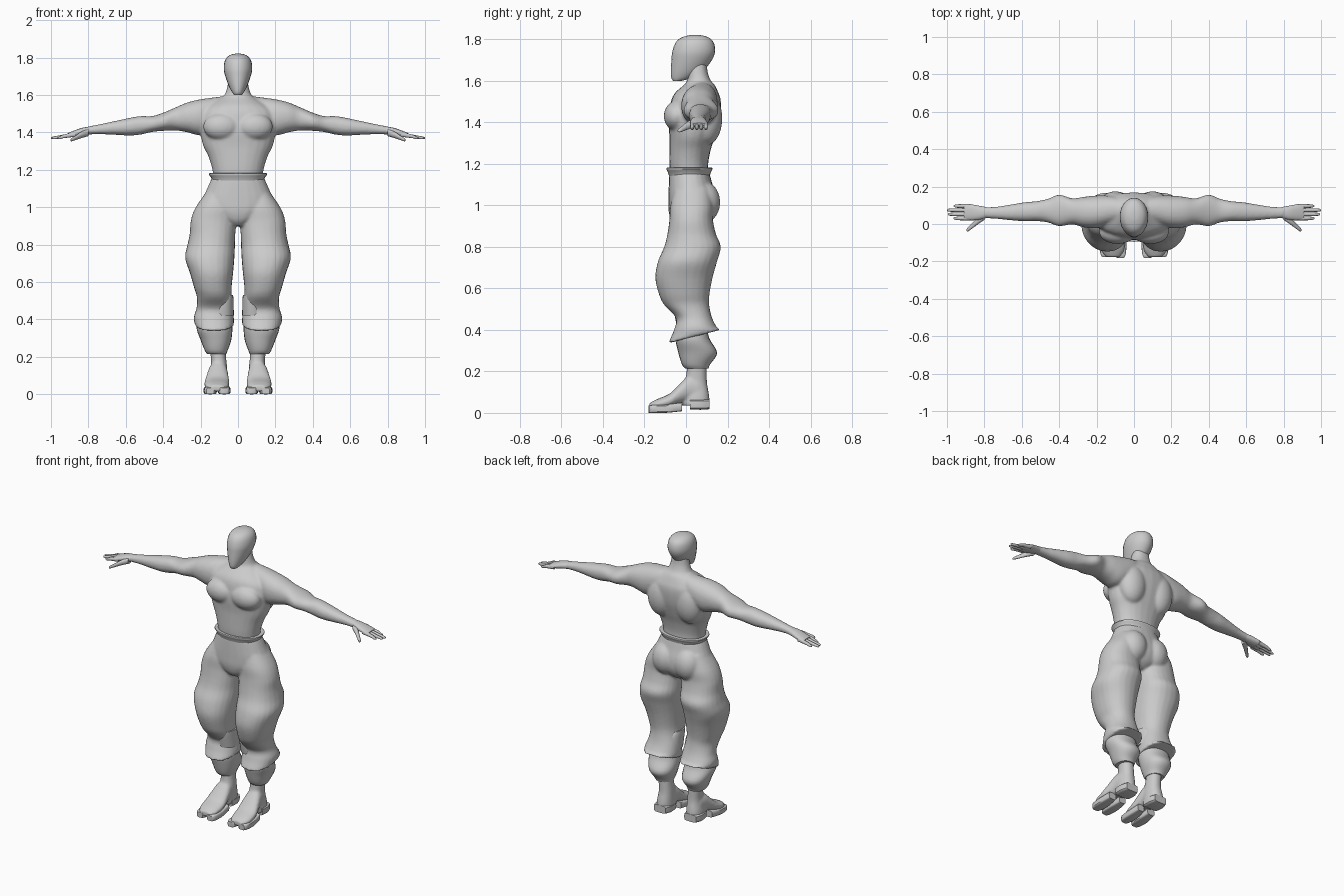
import bpy, bmesh, math
from mathutils import Matrix, Vector

grey = bpy.data.materials.new("light grey")
grey.diffuse_color = (0.6, 0.6, 0.6, 1)


def smooth_rings(rings, k):
    """Catmull-Rom resampling between the given rings."""
    out = []
    for i in range(len(rings) - 1):
        p = [rings[min(max(j, 0), len(rings) - 1)] for j in (i - 1, i, i + 1, i + 2)]
        for s in range(k):
            t = s / k
            out.append([0.5 * (2 * b + (c - a) * t + (2 * a - 5 * b + 4 * c - d) * t * t
                               + (3 * b - a - 3 * c + d) * t ** 3) for a, b, c, d in zip(*p)])
    return out + [list(rings[-1])]


def loft(bm, rings, axis='z', sides=(1,), n=24, power=2.2, k=4, tilt_end=0.0):
    """Rings: (position on axis, u0, u1, v0, v1) extents; tilt_end tips the last ring."""
    data = smooth_rings(rings, k)
    for side in sides:
        loops = []
        for i, (a, u0, u1, v0, v1) in enumerate(data):
            tilt = tilt_end * max(0, (i - len(data) + k + 1) / k)
            loop = []
            for j in range(n):
                t = 2 * math.pi * j / n
                c, s = math.cos(t), math.sin(t)
                u = (u0 + u1) / 2 + (u1 - u0) / 2 * math.copysign(abs(c) ** (2 / power), c)
                v = (v0 + v1) / 2 + (v1 - v0) / 2 * math.copysign(abs(s) ** (2 / power), s)
                p = {'z': (u, v, a + tilt * s), 'x': (a, u, v), 'y': (u, a, v)}[axis]
                loop.append(bm.verts.new((p[0] * side, p[1], p[2])))
            loops.append(loop)
        for A, B in zip(loops, loops[1:]):
            for j in range(n):
                bm.faces.new((A[j], A[(j + 1) % n], B[(j + 1) % n], B[j]))
        bm.faces.new(loops[0])
        bm.faces.new(loops[-1])


def blob(bm, centre, radii):
    """Mirrored pair of muscle ellipsoids."""
    for s in (1, -1):
        m = Matrix.Translation((centre[0] * s, centre[1], centre[2])) @ Matrix.Diagonal((*radii, 1))
        bmesh.ops.create_uvsphere(bm, u_segments=24, v_segments=16, radius=1, matrix=m)


def finish(bm, name, fuse=0.0, angle=45):
    bmesh.ops.recalc_face_normals(bm, faces=bm.faces)
    me = bpy.data.meshes.new(name)
    bm.to_mesh(me)
    bm.free()
    me.materials.append(grey)
    ob = bpy.data.objects.new(name, me)
    bpy.context.collection.objects.link(ob)
    if fuse:
        r = ob.modifiers.new("fuse", 'REMESH')
        r.mode = 'VOXEL'
        r.voxel_size = fuse
        r.use_smooth_shade = True
        sm = ob.modifiers.new("soften", 'SMOOTH')
        sm.factor, sm.iterations = 0.5, 5
    else:
        bpy.ops.object.select_all(action='DESELECT')
        ob.select_set(True)
        bpy.context.view_layer.objects.active = ob
        bpy.ops.object.shade_smooth_by_angle(angle=math.radians(angle))
    return ob


def sym(rows):
    return [(z, -w, w, y0, y1) for z, w, y0, y1 in rows]


BOTH = (1, -1)

# head: smooth faceless egg with a narrow chin
bm = bmesh.new()
loft(bm, sym([(1.60, .020, -.062, -.02), (1.615, .032, -.071, .03), (1.65, .050, -.073, .085),
              (1.70, .068, -.070, .125), (1.74, .076, -.066, .14), (1.78, .071, -.052, .135),
              (1.805, .055, -.028, .115), (1.818, .030, .01, .08), (1.821, .006, .035, .05)]), power=2.0)
finish(bm, "head")

# upper body: torso, neck, chest, shoulders and arms fused together
bm = bmesh.new()
loft(bm, sym([(1.14, .130, -.075, .11), (1.20, .137, -.08, .107), (1.27, .158, -.08, .12),
              (1.33, .187, -.08, .14), (1.40, .202, -.085, .16), (1.46, .210, -.08, .168),
              (1.51, .20, -.07, .167), (1.545, .16, -.05, .155), (1.58, .10, -.01, .138),
              (1.60, .073, .005, .12), (1.64, .058, .01, .105), (1.69, .05, .015, .10)]))
blob(bm, (.088, -.045, 1.43), (.098, .062, .072))
blob(bm, (.10, .10, 1.42), (.09, .075, .13))
loft(bm, [(.03, .02, .13, 1.45, 1.60), (.12, .0, .15, 1.42, 1.588), (.20, -.022, .152, 1.385, 1.577),
          (.27, -.018, .145, 1.40, 1.56), (.33, -.002, .137, 1.41, 1.535), (.40, -.012, .157, 1.408, 1.505),
          (.46, .008, .135, 1.402, 1.487), (.52, .015, .122, 1.388, 1.487), (.58, .014, .117, 1.383, 1.477),
          (.66, .02, .104, 1.387, 1.46), (.74, .028, .092, 1.39, 1.443), (.81, .032, .09, 1.388, 1.43)],
     'x', BOTH)
finish(bm, "torso_and_arms", 0.008)

# hands: palm, four fingers and a lowered thumb
bm = bmesh.new()
loft(bm, [(.78, .035, .088, 1.392, 1.432), (.83, .022, .098, 1.383, 1.425), (.88, .02, .106, 1.376, 1.408),
          (.91, .024, .104, 1.374, 1.396)], 'x', BOTH)
for y, tip in ((.030, .965), (.052, .995), (.074, 1.0), (.096, .965)):
    loft(bm, [(.87, y - .011, y + .011, 1.376, 1.402), (.93, y - .010, y + .010, 1.369, 1.389),
              (tip - .012, y - .008, y + .008, 1.363, 1.378), (tip, y - .003, y + .003, 1.367, 1.373)],
         'x', BOTH, 10)
loft(bm, [(.80, .022, .06, 1.38, 1.418), (.835, -.002, .035, 1.37, 1.405), (.865, -.024, .004, 1.36, 1.385),
          (.888, -.040, -.018, 1.352, 1.37), (.895, -.038, -.028, 1.354, 1.362)], 'x', BOTH, 12)
finish(bm, "hands")

# waistband with a flared lip
bm = bmesh.new()
loft(bm, sym([(1.142, .138, -.082, .115), (1.16, .145, -.088, .12), (1.175, .156, -.095, .128),
              (1.182, .150, -.09, .122), (1.178, .13, -.075, .10)]), n=32, k=2)
finish(bm, "waistband")

# trousers: pelvis, buttocks and baggy legs that flare below the knee
bm = bmesh.new()
loft(bm, sym([(1.16, .138, -.08, .112), (1.10, .165, -.083, .128), (1.04, .188, -.085, .145),
              (.98, .17, -.085, .145), (.93, .10, -.072, .12), (.90, .045, -.045, .08)]))
blob(bm, (.078, .085, 1.015), (.085, .08, .10))
loft(bm, [(1.09, .05, .163, -.05, .11), (1.0, .012, .226, -.075, .13), (.93, .012, .252, -.08, .13),
          (.86, .014, .258, -.09, .145), (.80, .016, .27, -.105, .168), (.73, .019, .283, -.135, .15),
          (.65, .026, .258, -.148, .128), (.57, .034, .235, -.13, .113), (.52, .034, .220, -.105, .112),
          (.46, .028, .222, -.05, .125), (.41, .022, .237, -.055, .15), (.37, .022, .23, -.085, .18)],
     'z', BOTH, tilt_end=.035)
finish(bm, "trousers", 0.008)

# gathered lower cuffs
bm = bmesh.new()
loft(bm, [(.43, .04, .20, -.03, .10), (.36, .03, .222, -.05, .112), (.29, .036, .20, -.037, .15),
          (.235, .055, .178, -.02, .117), (.215, .062, .165, -.005, .108)], 'z', BOTH)
# raised knee rim on the inner side
loft(bm, [(.53, .026, .10, -.06, .06), (.50, .024, .12, -.06, .08), (.42, .022, .14, -.045, .10)],
     'z', BOTH)
finish(bm, "trouser_cuffs")

# boots: ankle shaft and instep fused
bm = bmesh.new()
loft(bm, [(.26, .068, .152, .005, .10), (.19, .063, .145, .002, .10), (.14, .058, .145, -.01, .102),
          (.08, .055, .155, -.02, .112), (.035, .055, .158, -.02, .112)], 'z', BOTH)
loft(bm, [(-.176, .075, .15, .015, .048), (-.14, .052, .175, .015, .066), (-.08, .046, .18, .025, .092),
          (-.035, .05, .17, .04, .135), (.01, .056, .158, .05, .175), (.06, .062, .15, .05, .17)],
     'y', BOTH)
finish(bm, "boots", 0.007)

# soles: split toe plates and heel blocks
bm = bmesh.new()
for x0, x1, tip in ((.040, .107, -.181), (.113, .184, -.176)):
    loft(bm, [(tip, x0 + .016, x1 - .016, 0, .034), (tip + .015, x0 + .005, x1 - .005, 0, .038),
              (-.10, x0, x1, 0, .04), (-.02, x0 + .008, x1 - .012, .008, .05)], 'y', BOTH, 16, 5, 2)
loft(bm, [(.018, .055, .112, .0, .0), (.02, .055, .16, .017, .065), (.07, .052, .164, .015, .065),
          (.113, .066, .15, .018, .065)][1:], 'y', BOTH, 16, 5, 2)
finish(bm, "soles", angle=35)
